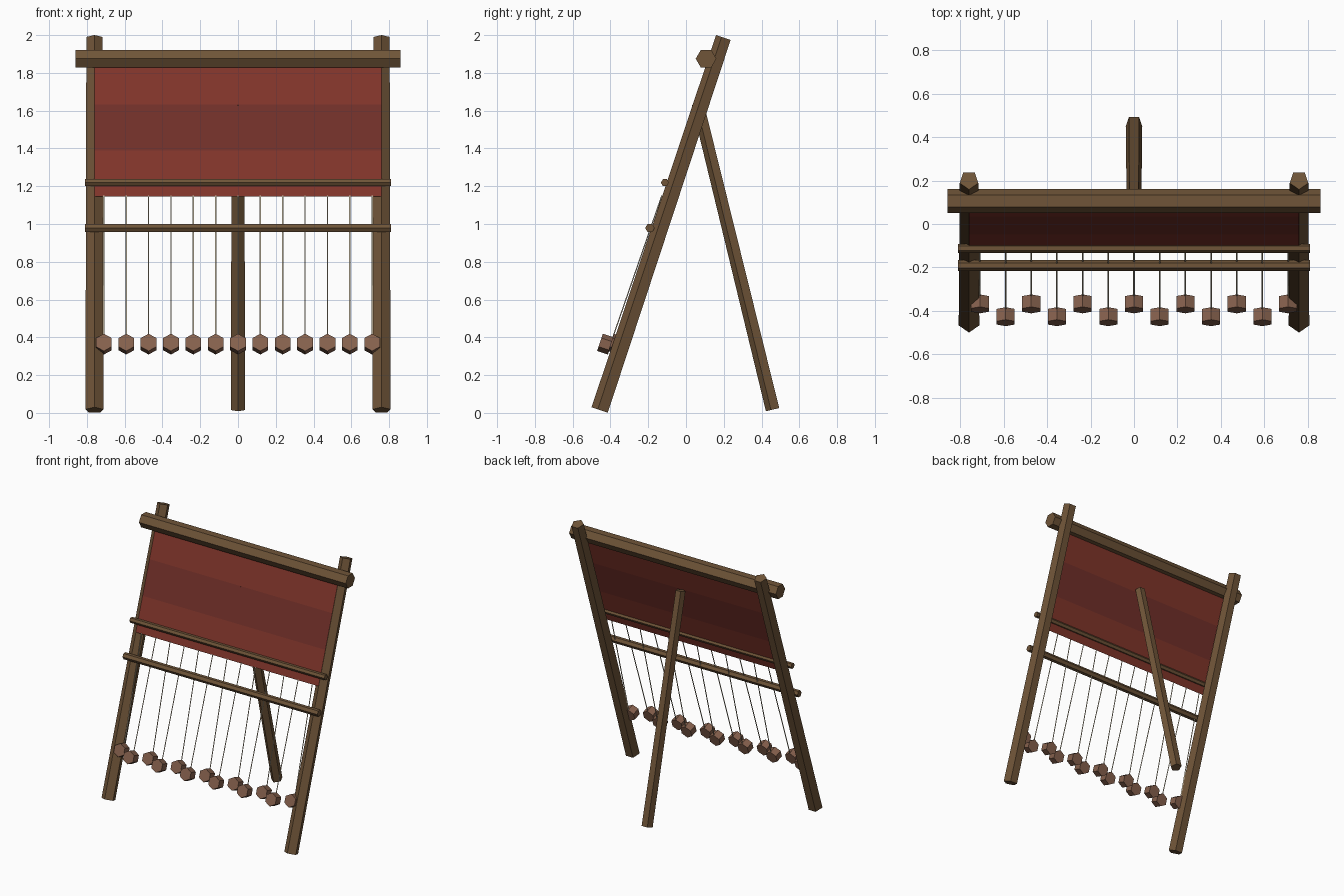
import bpy, bmesh, math
from mathutils import Vector

if "Cube" in bpy.data.objects:
    bpy.data.objects.remove(bpy.data.objects["Cube"])


def material(name, rgb):
    m = bpy.data.materials.new(name)
    m.diffuse_color = (*rgb, 1)
    m.use_nodes = True
    m.node_tree.nodes["Principled BSDF"].inputs["Base Color"].default_value = m.diffuse_color
    return m


WOOD = material("wood", (0.16, 0.09, 0.04))
RED = material("red_cloth", (0.217, 0.035, 0.023))
DARK_RED = material("dark_red_cloth", (0.165, 0.029, 0.022))
CLAY = material("clay", (0.24, 0.12, 0.075))
YARN = material("yarn", (0.60, 0.52, 0.38))


def add_mesh(name, bm, mat):
    bmesh.ops.recalc_face_normals(bm, faces=bm.faces)
    me = bpy.data.meshes.new(name)
    bm.to_mesh(me)
    bm.free()
    me.materials.append(mat)
    ob = bpy.data.objects.new(name, me)
    bpy.context.collection.objects.link(ob)
    return ob


def prism(name, a, b, ra, rb, sides, first, mat):
    """Tapered flat-sided bar from a to b; 'first' points to its first edge."""
    a, b = Vector(a), Vector(b)
    axis = (b - a).normalized()
    u = Vector(first)
    u = (u - axis * u.dot(axis)).normalized()
    v = axis.cross(u)
    bm = bmesh.new()
    rings = []
    for p, r in ((a, ra), (b, rb)):
        angles = [2 * math.pi * i / sides for i in range(sides)]
        rings.append([bm.verts.new(p + r * (u * math.cos(t) + v * math.sin(t))) for t in angles])
    for i in range(sides):
        j = (i + 1) % sides
        bm.faces.new((rings[0][i], rings[0][j], rings[1][j], rings[1][i]))
    bm.faces.new(rings[0])
    bm.faces.new(rings[1])
    return add_mesh(name, bm, mat)


FRONT, BACK = (0, -1, 0), (0, 1, 0)

# Leaning side posts and rear prop, five-sided with an edge to the front
for side, s in (("left", -1), ("right", 1)):
    prism(f"{side}_post", (s * 0.76, -0.4525, 0.0143), (s * 0.76, 0.2017, 1.986),
          0.05, 0.045, 5, FRONT, WOOD)
prism("rear_prop", (0, 0.462, 0.018), (0, 0.065, 1.638), 0.04, 0.035, 5, FRONT, WOOD)

# Hexagonal cross bars: half length, y, z, radius
for name, h, y, z, r in (("top_beam", 0.86, 0.106, 1.875, 0.0545),
                         ("upper_rod", 0.81, -0.112, 1.219, 0.021),
                         ("lower_rod", 0.81, -0.191, 0.979, 0.025)):
    prism(name, (-h, y, z), (h, y, z), r, r, 6, FRONT, WOOD)


def cloth_y(z):
    return -0.502 + 0.3345 * (z - 0.03)


# Woven cloth in three striped bands along the front of the posts
levels = [1.145, 1.388, 1.632, 1.875]
for i, mat in enumerate((RED, DARK_RED, RED)):
    bm = bmesh.new()
    lo, hi = levels[i], levels[i + 1]
    bm.faces.new([bm.verts.new((x, cloth_y(z), z)) for x, z in
                  ((-0.76, lo), (0.76, lo), (0.76, hi), (-0.76, hi))])
    add_mesh(f"cloth_band_{i + 1}", bm, mat)

# Warp threads with hexagonal weights in two alternating rows
tilt = Vector((0, -0.949, 0.314))
for i in range(13):
    x = -0.71 + i * 1.42 / 12
    y = -0.427 if i % 2 else -0.368
    c = Vector((x, y, 0.364))
    prism(f"warp_thread_{i + 1}", (x, cloth_y(1.145), 1.15), (x, y + 0.035, 0.39),
          0.004, 0.004, 3, BACK, YARN)
    prism(f"loom_weight_{i + 1}", c - tilt * 0.03, c + tilt * 0.03,
          0.048, 0.048, 6, (0, 0, 1), CLAY)
